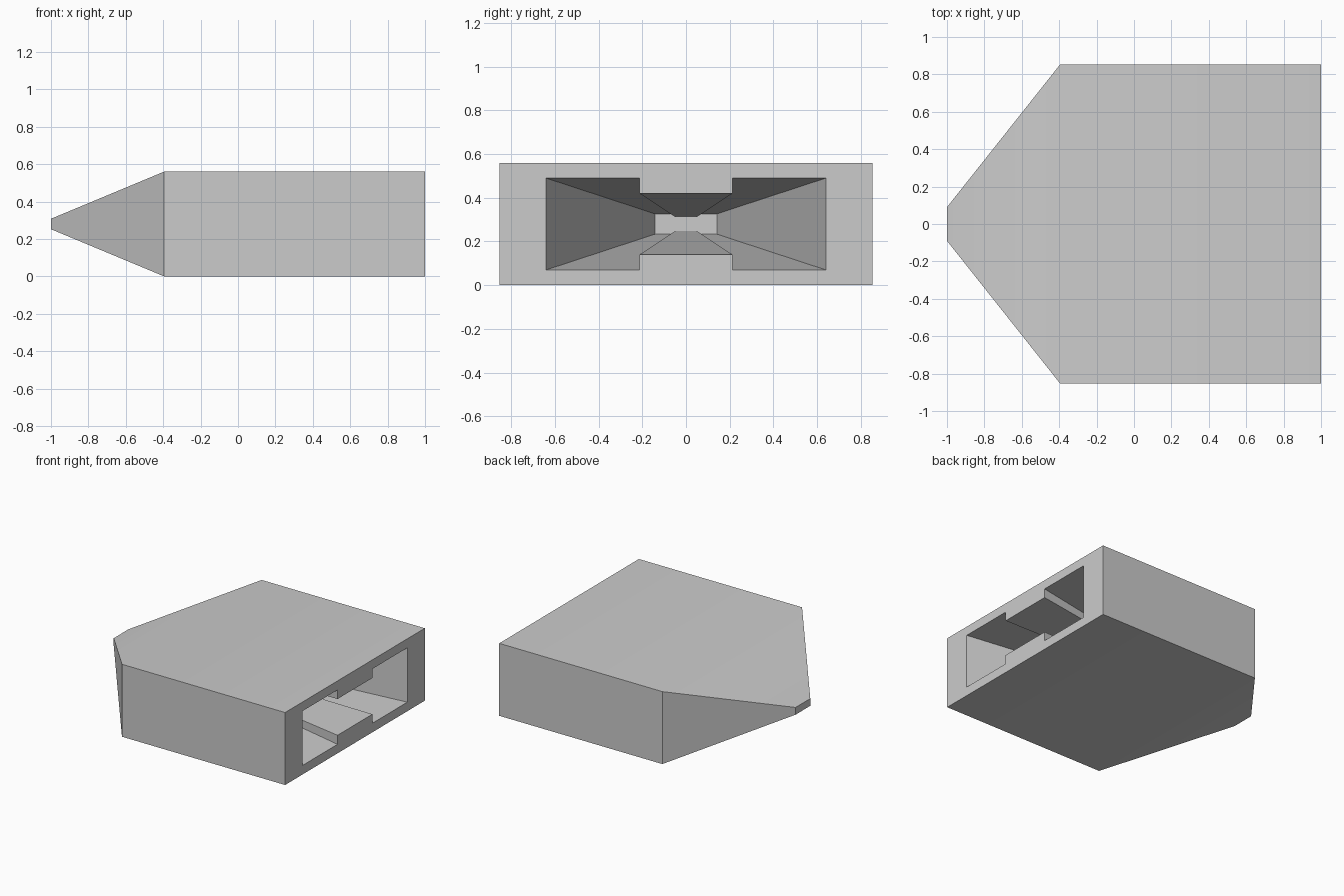
import bpy, bmesh, math

if "Cube" in bpy.data.objects:
    bpy.data.objects.remove(bpy.data.objects["Cube"])

ZC = 0.28  # mid height of the body


def loft(name, sections):
    """Closed solid through matching (x, [(y, z), ...]) sections, z relative to mid height."""
    bm = bmesh.new()
    rings = [[bm.verts.new((x, y, ZC + z)) for y, z in pts] for x, pts in sections]
    for a, b in zip(rings, rings[1:]):
        n = len(a)
        for i in range(n):
            bm.faces.new((a[i], a[(i + 1) % n], b[(i + 1) % n], b[i]))
    bm.faces.new(rings[0])
    bm.faces.new(rings[-1])
    bmesh.ops.recalc_face_normals(bm, faces=bm.faces)
    mesh = bpy.data.meshes.new(name)
    bm.to_mesh(mesh)
    bm.free()
    obj = bpy.data.objects.new(name, mesh)
    bpy.context.collection.objects.link(obj)
    return obj


def rect(w, h):
    return [(-w, -h), (w, -h), (w, h), (-w, h)]


def h_profile(s):
    """Wide slot with a ridge in the middle of its floor and ceiling."""
    half = [(-0.64, -0.21), (-0.213, -0.21), (-0.213, -0.14),
            (0.213, -0.14), (0.213, -0.21), (0.64, -0.21)]
    pts = half + [(-y, -z) for y, z in half]
    return [(y * s, z * s) for y, z in pts]


# Wedge-nosed outer body
body = loft("tapered_body", [(-1, rect(0.09, 0.028)),
                             (-0.395, rect(0.853, 0.28)),
                             (1, rect(0.853, 0.28))])

# Cavity narrowing from the rear opening to a small blind end
END_X, END_S = -0.8, 0.223
slope = (1 - END_S) / (1 - END_X)
cutter = loft("cavity_cutter", [(END_X, h_profile(END_S)),
                                (1.1, h_profile(1 + 0.1 * slope))])
cutter.hide_render = True

bpy.context.view_layer.objects.active = body
body.select_set(True)
cut = body.modifiers.new("cavity", "BOOLEAN")
cut.operation = "DIFFERENCE"
cut.solver = "EXACT"
cut.object = cutter
bpy.ops.object.modifier_apply(modifier=cut.name)
bpy.data.objects.remove(cutter)

# Soft crease where the nose meets the flat top and bottom
bpy.ops.object.shade_smooth_by_angle(angle=math.radians(30))
